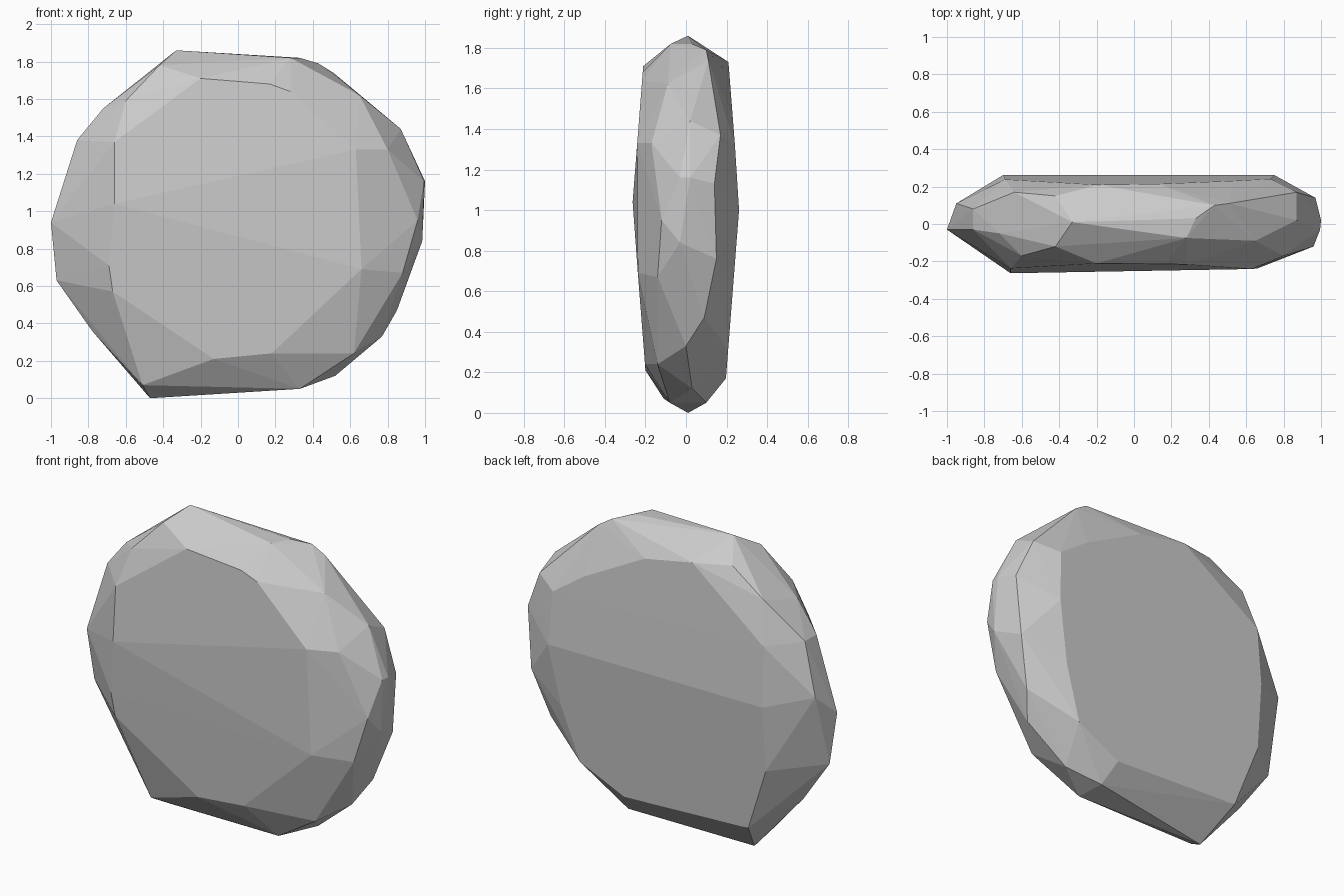
import bpy, bmesh

# The two broad faces: (x, z) outlines, bulging slightly towards mid height
front = [(-.66, 1.37), (-.66, 1.04), (-.69, .71), (-.67, .57), (-.13, .21), (.18, .24),
         (.66, .69), (.63, 1.33), (.28, 1.64), (.17, 1.68), (-.2, 1.71)]
back = [(-.19, 1.73), (.13, 1.67), (.53, 1.46), (.73, 1.32), (.75, 1.0), (.68, .63),
        (.57, .31), (.28, .17), (-.56, .205), (-.7, .6), (-.7, 1.0), (-.69, 1.36)]

# Faceted rim between the faces, clockwise from the top
rim = [(-.33, .01, 1.86), (.28, -.075, 1.82), (.33, .03, 1.82), (.43, .1, 1.79), (.51, .11, 1.74),
       (.65, -.09, 1.62), (.87, .02, 1.44), (.87, .17, 1.37), (.8, -.17, 1.33),
       (.995, -.03, 1.16), (1, .02, 1.16), (.97, .14, 1.13), (.96, -.12, .95),
       (.985, -.03, .84), (.94, .15, .76), (.88, -.14, .67), (.85, .09, .47),
       (.73, -.15, .5), (.77, 0, .33), (.62, -.14, .24), (.52, .03, .12),
       (.33, -.08, .05), (.32, .1, .05), (-.47, .01, 0), (-.51, -.11, .07),
       (-.78, -.02, .36), (-.97, 0, .63), (-1, -.03, .94), (-.95, .11, 1.07),
       (-.86, .08, 1.38), (-.86, -.03, 1.38), (-.64, .17, 1.61), (-.72, -.05, 1.55),
       (-.6, -.17, 1.59), (-.42, .15, 1.75), (-.42, -.12, 1.78)]


def face_points(outline, side):
    return [(x, side * (.264 - .078 * abs(z - 1.03)), z) for x, z in outline]


# Wrap all corners in one convex faceted stone
bm = bmesh.new()
for co in face_points(front, -1) + face_points(back, 1) + rim:
    bm.verts.new(co)
hull = bmesh.ops.convex_hull(bm, input=bm.verts)
loose = [v for v in bm.verts if not v.link_faces]
bmesh.ops.delete(bm, geom=loose, context='VERTS')
bmesh.ops.recalc_face_normals(bm, faces=bm.faces)

mesh = bpy.data.meshes.new("flat_stone")
bm.to_mesh(mesh)
bm.free()
stone = bpy.data.objects.new("flat_stone", mesh)
bpy.context.collection.objects.link(stone)
